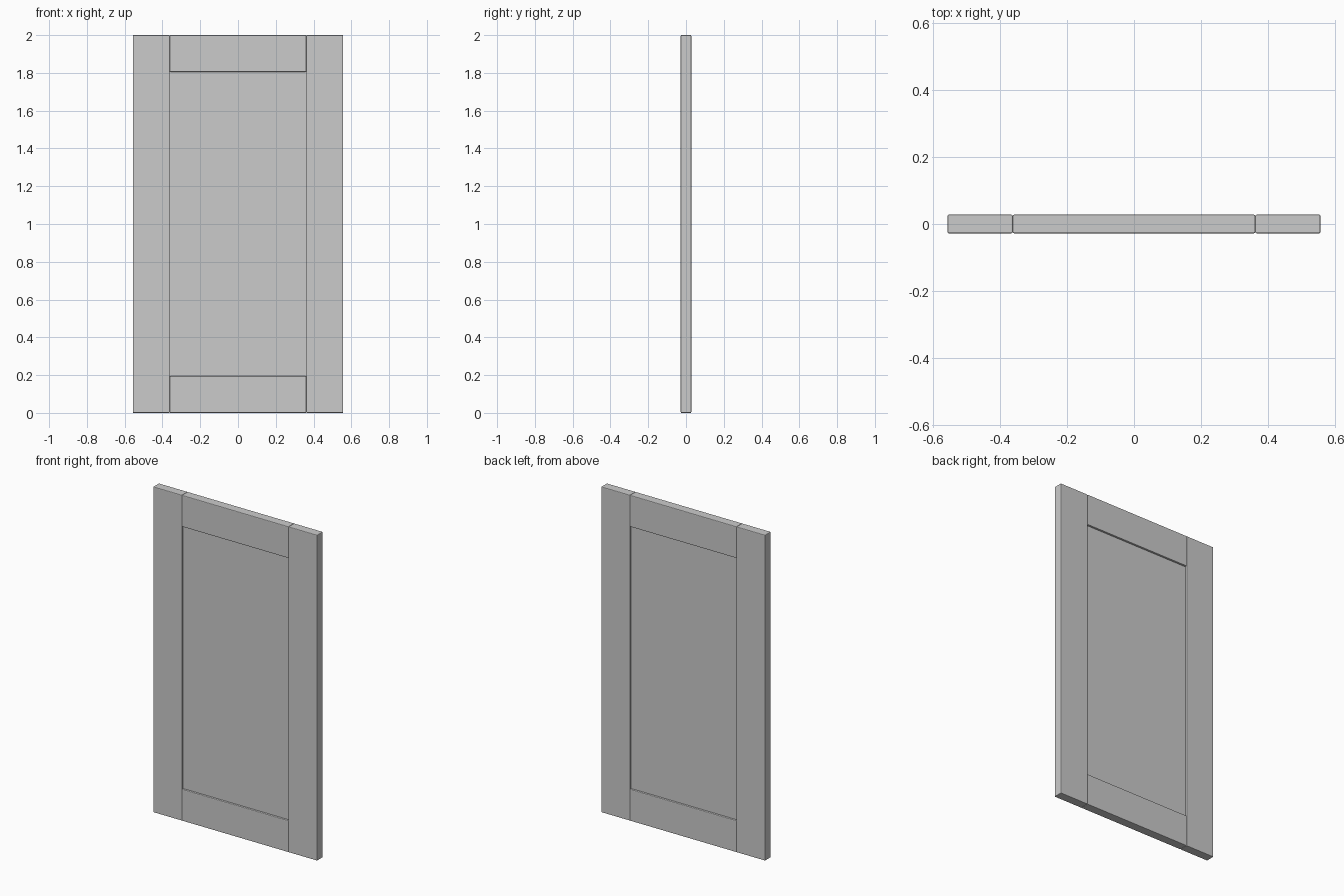
import bpy

if "Cube" in bpy.data.objects:
    bpy.data.objects.remove(bpy.data.objects["Cube"])

W, H, T = 0.557, 2.0, 0.056      # half width, height, thickness
INNER = 0.362                    # half width between the stiles
RAIL = 0.194                     # rail height
RECESS = 0.012                   # panel set-back on each face
BEVEL = 0.004


def board(name, x0, x1, z0, z1, thick, bevel=0.0):
    """Flat board centred on y = 0, with optionally eased edges."""
    bpy.ops.mesh.primitive_cube_add(size=1, location=((x0 + x1) / 2, 0, (z0 + z1) / 2))
    ob = bpy.context.object
    ob.name = name
    ob.scale = (x1 - x0, thick, z1 - z0)
    bpy.ops.object.transform_apply(location=False, rotation=False, scale=True)
    if bevel:
        mod = ob.modifiers.new("eased_edges", 'BEVEL')
        mod.width = bevel
        mod.segments = 2
    return ob


# Upright stiles
board("left_stile", -W, -INNER, 0, H, T, BEVEL)
board("right_stile", INNER, W, 0, H, T, BEVEL)

# Cross rails between the stiles
board("bottom_rail", -INNER, INNER, 0, RAIL, T, BEVEL)
board("top_rail", -INNER, INNER, H - RAIL, H, T, BEVEL)

# Recessed panel, tucked slightly into the frame
lap = 0.01
board("centre_panel", -INNER - lap, INNER + lap, RAIL - lap, H - RAIL + lap, T - 2 * RECESS)
